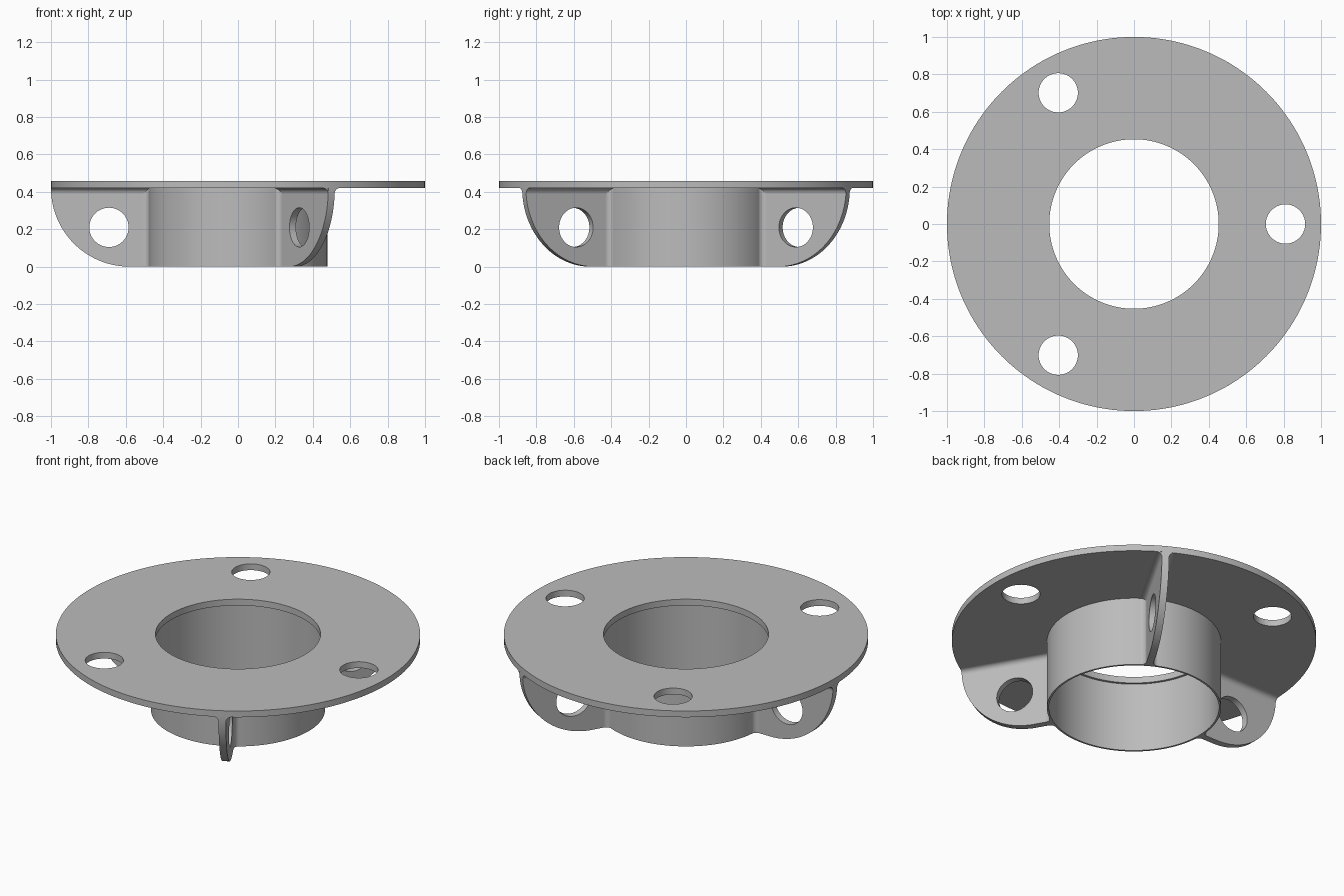
import bpy, bmesh, math
from mathutils import Matrix, Vector

if "Cube" in bpy.data.objects:
    bpy.data.objects.remove(bpy.data.objects["Cube"])

H, TOP = 0.42, 0.458          # flange underside and top
HALF, FIL = 0.02, 0.032       # rib half thickness, fillet radius
R_IN, R_OUT = 0.467, 0.478    # tube radii

grey = bpy.data.materials.new("plain grey")
grey.diffuse_color = (0.5, 0.5, 0.5, 1)
grey.use_nodes = True
grey.node_tree.nodes["Principled BSDF"].inputs["Base Color"].default_value = grey.diffuse_color


def arc(cx, cy, r, a0, a1, n):
    return [(cx + r * math.cos(math.radians(a0 + (a1 - a0) * i / n)),
             cy + r * math.sin(math.radians(a0 + (a1 - a0) * i / n))) for i in range(n + 1)]


def circle(cx, cy, r, n=64):
    return arc(cx, cy, r, 0, 360, n)[:-1]


def frame(u, v, w):
    """Matrix taking local x, y, z to the given axes."""
    return Matrix((u, v, w)).transposed().to_4x4()


def plate(name, loops, start, end, axes=Matrix()):
    """Extrude a flat outline with holes from start to end along its normal."""
    curve = bpy.data.curves.new(name, 'CURVE')
    curve.dimensions = '2D'
    curve.fill_mode = 'BOTH'
    curve.extrude = (end - start) / 2
    for loop in loops:
        s = curve.splines.new('POLY')
        s.points.add(len(loop) - 1)
        for p, (x, y) in zip(s.points, loop):
            p.co = (x, y, 0, 1)
        s.use_cyclic_u = True
    obj = bpy.data.objects.new(name, curve)
    bpy.context.collection.objects.link(obj)
    bpy.ops.object.select_all(action='DESELECT')
    obj.select_set(True)
    bpy.context.view_layer.objects.active = obj
    bpy.ops.object.convert(target='MESH')
    obj = bpy.context.view_layer.objects.active
    bm = bmesh.new()
    bm.from_mesh(obj.data)
    bmesh.ops.remove_doubles(bm, verts=bm.verts, dist=1e-5)
    bm.transform(axes @ Matrix.Translation((0, 0, (start + end) / 2)))
    bmesh.ops.recalc_face_normals(bm, faces=bm.faces)
    bm.to_mesh(obj.data)
    bm.free()
    obj.data.materials.clear()
    obj.data.materials.append(grey)
    bpy.ops.object.shade_smooth_by_angle(angle=math.radians(30))
    return obj


# Flange with centre bore and three bolt holes
bolts = [circle(0.81 * math.cos(math.radians(a)), 0.81 * math.sin(math.radians(a)), 0.105)
         for a in (0, 120, 240)]
plate("flange", [circle(0, 0, 1, 160), circle(0, 0, 0.453, 128)] + bolts, H, TOP)

# Thin tube below the flange
plate("tube", [circle(0, 0, R_OUT, 128), circle(0, 0, R_IN, 128)], 0, H)

# Outlines for the ribs and their concave fillets
R0 = 0.472
rib = [(R0, H), (R0, 0)] + arc(0.58, H, 0.42, -90, 0, 40)
flare = (arc(-HALF - FIL, FIL, FIL, -90, 0, 10)
         + arc(HALF + FIL, FIL, FIL, 180, 270, 10))

X, Y, Z = Vector((1, 0, 0)), Vector((0, 1, 0)), Vector((0, 0, 1))
for i, deg in enumerate((60, 180, 300), 1):
    turn = Matrix.Rotation(math.radians(deg), 4, 'Z')
    # Rounded rib with a round hole
    plate(f"rib_{i}", [rib, circle(0.69, 0.21, 0.105)], -HALF, HALF, turn @ frame(X, Z, -Y))
    # Fillet between rib and flange
    plate(f"rib_top_fillet_{i}", [flare], R0, 0.9985,
          turn @ Matrix.Translation((0, 0, H)) @ frame(Y, -Z, X))
    # Fillet between rib and tube
    plate(f"rib_tube_fillet_{i}", [flare], 0, H,
          turn @ Matrix.Translation((0.4755, 0, 0)) @ frame(Y, X, Z))
